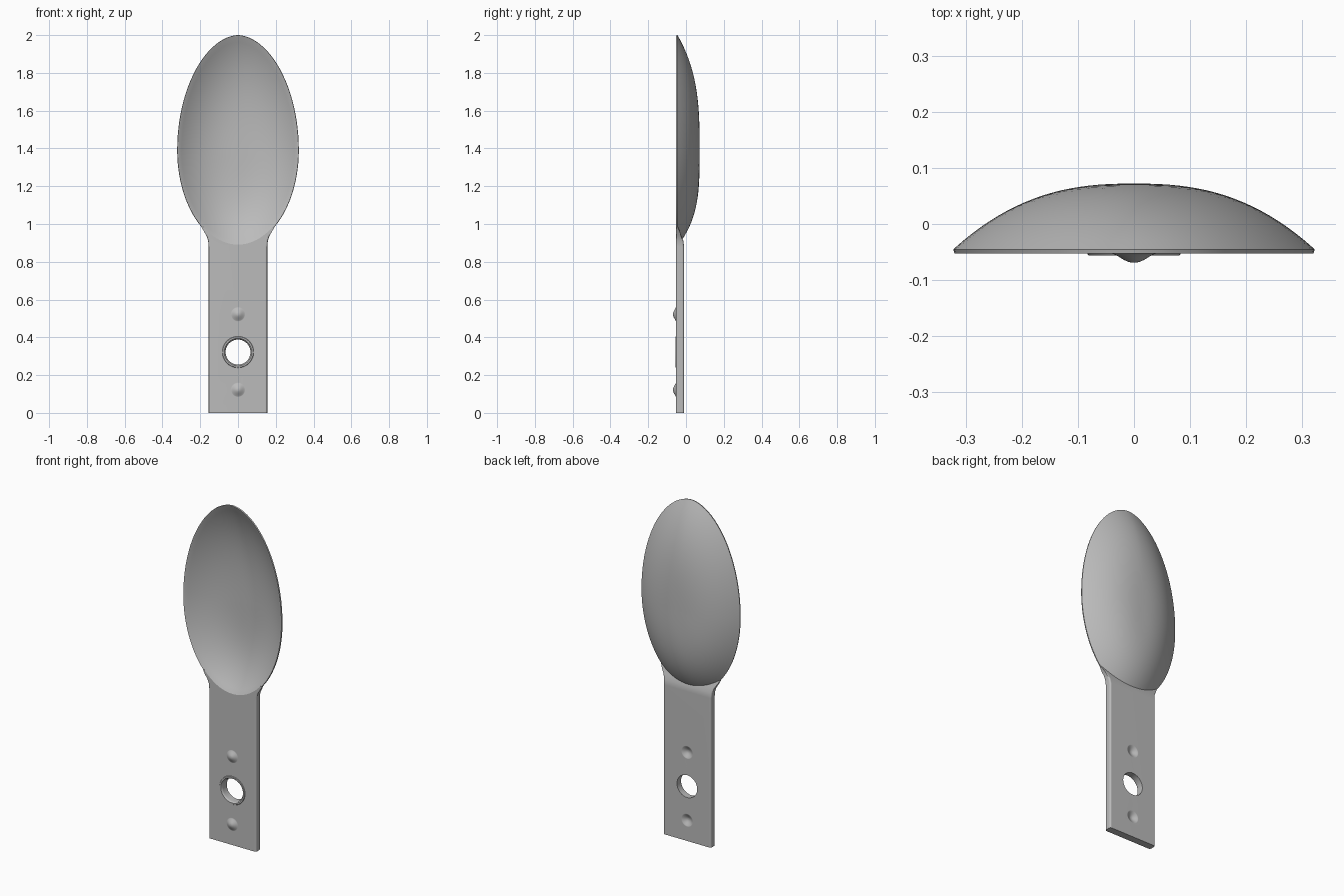
import bpy, bmesh, math

if "Cube" in bpy.data.objects:
    bpy.data.objects.remove(bpy.data.objects["Cube"])

FRONT, BACK = -0.053, -0.01   # front and back planes of the handle
SIDES, RINGS = 96, 20         # resolution of the bowl

metal = bpy.data.materials.new("grey metal")
metal.use_nodes = True
metal.diffuse_color = (0.5, 0.5, 0.5, 1)
metal.node_tree.nodes["Principled BSDF"].inputs["Base Color"].default_value = (0.5, 0.5, 0.5, 1)


def make(name, bm):
    bmesh.ops.recalc_face_normals(bm, faces=bm.faces)
    me = bpy.data.meshes.new(name)
    bm.to_mesh(me)
    bm.free()
    me.materials.append(metal)
    ob = bpy.data.objects.new(name, me)
    bpy.context.collection.objects.link(ob)
    return ob


def bridge(bm, a, b):
    n = len(a)
    for i in range(n):
        j = (i + 1) % n
        bm.faces.new((a[i], a[j], b[j], b[i]))


def egg_ring(bm, inset, r, y, depth):
    """Egg-shaped ring at fraction r of the bowl, bulging from y by depth."""
    out = []
    for i in range(SIDES):
        a = math.tau * i / SIDES
        c, s = math.cos(a), math.sin(a)
        up = s > 0
        x = (0.322 - inset) * r * math.copysign(abs(c) ** (1.08 if up else 1), c)
        z = 1.39 + ((0.61 if up else 0.507) - inset) * r * s
        power = 2.5 + (0.5 if up else 0.9) * s * s
        out.append(bm.verts.new((x, y + depth * (1 - r ** power), z)))
    return out


def dome(bm, inset, y, depth):
    """Open dome; returns its outermost ring."""
    loops = [egg_ring(bm, inset, k / RINGS, y, depth) for k in range(1, RINGS + 1)]
    pole = bm.verts.new((0, y + depth, 1.39))
    for i in range(SIDES):
        bm.faces.new((pole, loops[0][i], loops[0][(i + 1) % SIDES]))
    for a, b in zip(loops, loops[1:]):
        bridge(bm, a, b)
    return loops[-1]


def lathe(name, profile, y0, z0, n=48):
    """Solid of revolution about the y axis; profile is (radius, y)."""
    bm = bmesh.new()
    loops = [[bm.verts.new((r * math.cos(math.tau * i / n), y0 + y,
                            z0 + r * math.sin(math.tau * i / n))) for i in range(n)]
             for r, y in profile]
    for a, b in zip(loops, loops[1:]):
        bridge(bm, a, b)
    bm.faces.new(loops[0])
    bm.faces.new(loops[-1])
    return make(name, bm)


def combine(target, other, operation):
    mod = target.modifiers.new("join", 'BOOLEAN')
    mod.operation, mod.solver, mod.object = operation, 'EXACT', other
    bpy.context.view_layer.objects.active = target
    bpy.ops.object.modifier_apply(modifier=mod.name)
    bpy.data.objects.remove(other)


# Thin bowl shell: outer dome, narrow rim, inner dome
bm = bmesh.new()
outer = dome(bm, 0, -0.045, 0.117)
rim = egg_ring(bm, 0.002, 1, FRONT + 0.0005, 0)
inner = dome(bm, 0.008, FRONT + 0.002, 0.106)
bridge(bm, outer, rim)
bridge(bm, rim, inner)
bowl = make("bowl", bm)

# Flat handle with rounded long edges, flaring into the bowl
bm = bmesh.new()
outline = [(0.155, 0), (0.155, 0.88), (0.158, 0.91), (0.166, 0.935),
           (0.178, 0.957), (0.194, 0.985)]
levels = [[bm.verts.new(p) for p in ((-x, FRONT, z), (x, FRONT, z), (x, BACK, z), (-x, BACK, z))]
          for x, z in outline]
for a, b in zip(levels, levels[1:]):
    bridge(bm, a, b)
bm.faces.new(levels[0])
bm.faces.new(levels[-1])
long_edges = [e for e in bm.edges if abs(e.verts[0].co.z - e.verts[1].co.z) > 0.01]
bmesh.ops.bevel(bm, geom=long_edges, offset=0.01, segments=3, profile=0.5, affect='EDGES')
for v in bm.verts:   # thin the flare so it fades into the rim
    if v.co.z > 0.9 and v.co.y > FRONT + 0.001:
        v.co.y -= (v.co.y - FRONT) * 0.75 * (v.co.z - 0.9) / 0.085
handle = make("handle", bm)

# Raised collar and bored hole
collar = [(0.084, 0.03), (0.084, 0.001), (0.081, -0.003), (0.05, -0.003)]
combine(handle, lathe("collar", collar, FRONT, 0.322), 'UNION')
bore = [(0.066, 0.1), (0.066, 0.006), (0.069, 0.001), (0.075, -0.005), (0.075, -0.03)]
combine(handle, lathe("bore", bore, FRONT, 0.322), 'DIFFERENCE')

# Pressed pips: bumps at the front, matching dents at the back
bell = [(0.04, 0.02), (0.04, 0.0005), (0.034, -0.0015), (0.026, -0.006),
        (0.018, -0.011), (0.01, -0.0145), (0.003, -0.016)]
for z in (0.122, 0.522):
    combine(handle, lathe("bump", bell, FRONT, z), 'UNION')
    combine(handle, lathe("dent", bell, BACK, z), 'DIFFERENCE')

# Carve the inside of the bowl out of the top of the handle
bm = bmesh.new()
edge = dome(bm, 0.008, FRONT + 0.002, 0.1065)
mouth = egg_ring(bm, 0.006, 1, -0.1, 0)
bridge(bm, edge, mouth)
bm.faces.new(mouth)
combine(handle, make("hollow", bm), 'DIFFERENCE')

# Smooth shading with crisp edges
for part in (bowl, handle):
    bpy.ops.object.select_all(action='DESELECT')
    part.select_set(True)
    bpy.context.view_layer.objects.active = part
    bpy.ops.object.shade_smooth_by_angle(angle=math.radians(32))
    normals = part.modifiers.new("even shading", 'WEIGHTED_NORMAL')
    normals.keep_sharp = True
